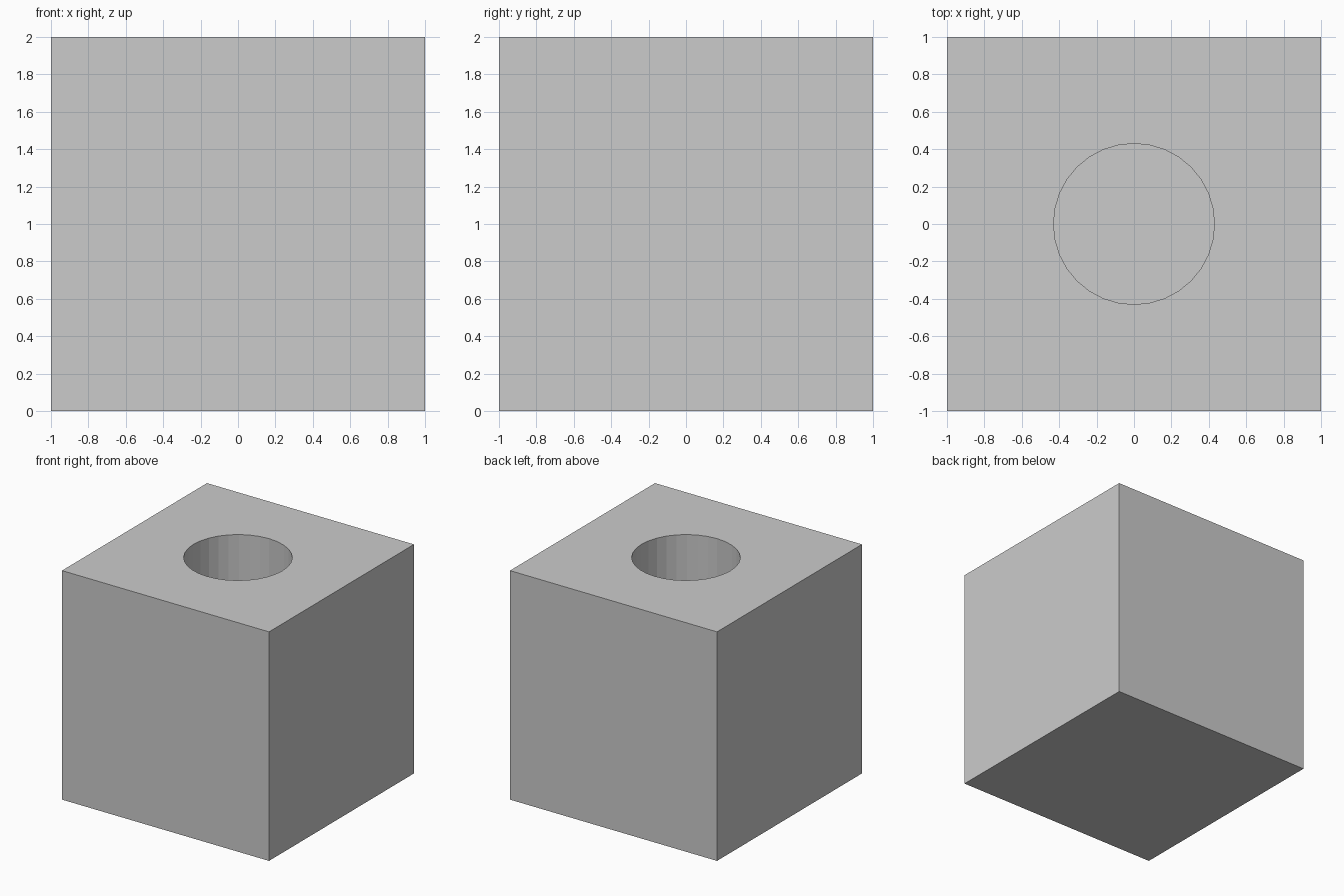
import bpy

if "Cube" in bpy.data.objects:
    bpy.data.objects.remove(bpy.data.objects["Cube"])

HOLE_RADIUS = 0.43
HOLE_DEPTH = 1.0

# Solid cube body standing on the ground
bpy.ops.mesh.primitive_cube_add(size=2, location=(0, 0, 1))
block = bpy.context.object
block.name = "block"

# Cutter for the round blind hole in the top
bpy.ops.mesh.primitive_cylinder_add(
    vertices=32, radius=HOLE_RADIUS, depth=HOLE_DEPTH + 0.2,
    location=(0, 0, 2 - HOLE_DEPTH + (HOLE_DEPTH + 0.2) / 2))
cutter = bpy.context.object
cutter.name = "hole_cutter"
cutter.hide_render = True

# Cut the hole and remove the helper
cut = block.modifiers.new("hole", 'BOOLEAN')
cut.operation = 'DIFFERENCE'
cut.solver = 'EXACT'
cut.object = cutter
bpy.context.view_layer.objects.active = block
bpy.ops.object.modifier_apply(modifier=cut.name)
bpy.data.objects.remove(cutter, do_unlink=True)
